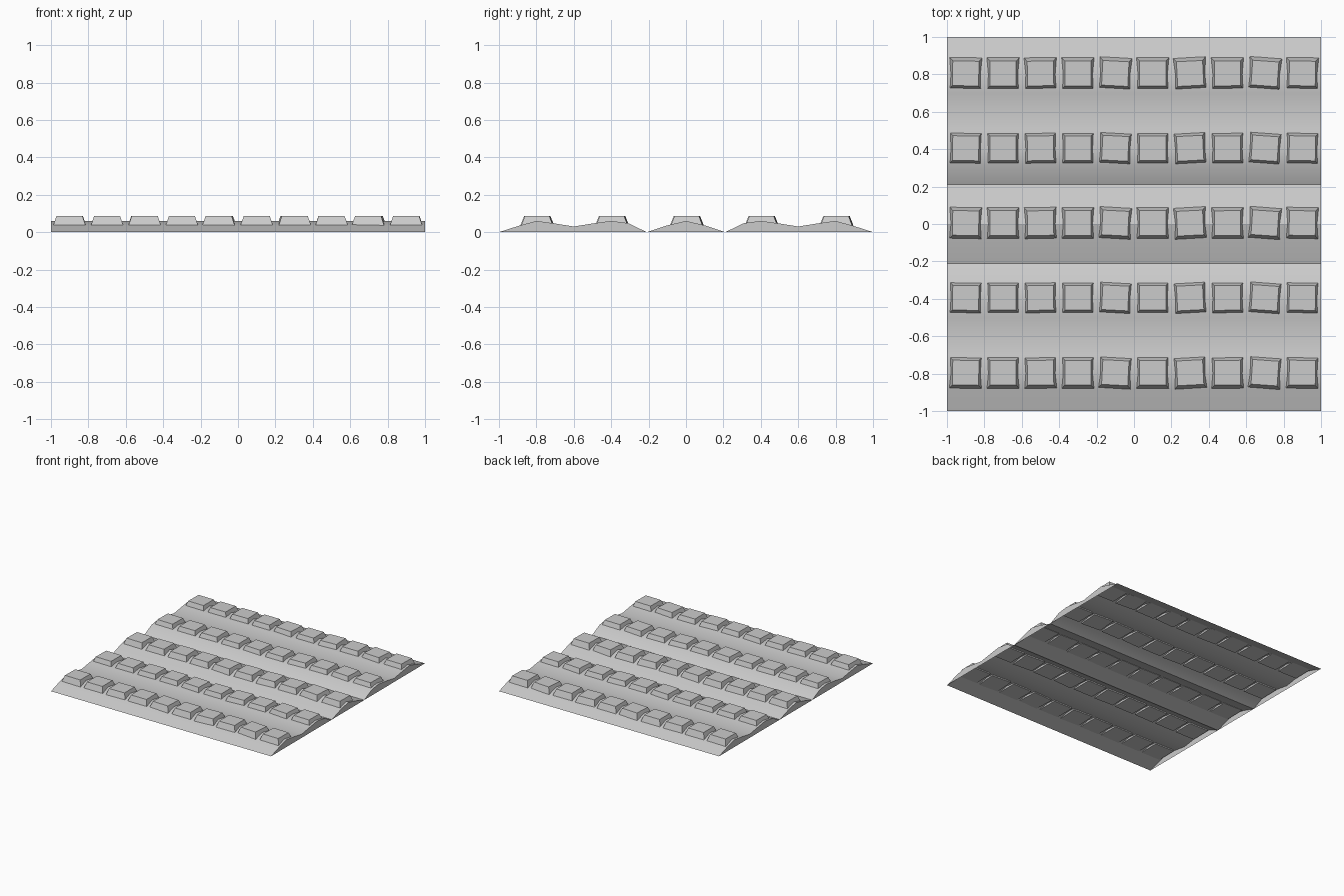
import bpy, bmesh, math
from mathutils import Matrix

if "Cube" in bpy.data.objects:
    bpy.data.objects.remove(bpy.data.objects["Cube"])


def make_object(name, bm):
    bmesh.ops.recalc_face_normals(bm, faces=bm.faces)
    mesh = bpy.data.meshes.new(name)
    bm.to_mesh(mesh)
    bm.free()
    obj = bpy.data.objects.new(name, mesh)
    bpy.context.collection.objects.link(obj)
    return obj


# Ridged ground sheet: profile in (y, z), mirrored about y = 0, open underneath
half = [(0, .06), (.1, .036), (.21, 0), (.31, .048), (.4, .06), (.5, .046),
        (.6, .03), (.7, .046), (.8, .06), (.89, .035), (1, 0)]
profile = [(-y, z) for y, z in reversed(half[1:])] + half
bm = bmesh.new()
left = [bm.verts.new((-1, y, z)) for y, z in profile]
right = [bm.verts.new((1, y, z)) for y, z in profile]
for i in range(len(profile) - 1):
    bm.faces.new((left[i], right[i], right[i + 1], left[i + 1]))
ground = make_object("ridged_ground", bm)
if ground.data.polygons[0].normal.z < 0:
    ground.data.flip_normals()

# End walls closing the sheet at x = -1 and x = 1
for side, name in ((-1, "left_end_wall"), (1, "right_end_wall")):
    bm = bmesh.new()
    for (y0, z0), (y1, z1) in zip(profile, profile[1:]):
        pts = [(y0, 0), (y1, 0)]
        if z1 > 0:
            pts.append((y1, z1))
        if z0 > 0:
            pts.append((y0, z0))
        bm.faces.new([bm.verts.new((side, y, z)) for y, z in pts])
    bmesh.ops.remove_doubles(bm, verts=bm.verts, dist=1e-5)
    wall = make_object(name, bm)
    if wall.data.polygons[0].normal.x * side < 0:
        wall.data.flip_normals()

# Tapered blocks: ten per ridge, each slightly turned, same pattern on every ridge
turns = [-1, 0, 1, 0, -3, 0, 3, 0.5, -4, -1]
for row in range(5):
    bm = bmesh.new()
    for i, turn in enumerate(turns):
        place = Matrix.Translation((-.9 + .2 * i, -.8 + .4 * row + .005, .035))
        place = place @ Matrix.Rotation(math.radians(turn), 4, 'Z')
        corners = [(-1, -1), (1, -1), (1, 1), (-1, 1)]
        low = [bm.verts.new(place @ Matrix.Translation((x * .087, y * .085, 0)).translation)
               for x, y in corners]
        top = [bm.verts.new(place @ Matrix.Translation((x * .07, y * .066, .05)).translation)
               for x, y in corners]
        bm.faces.new(low)
        bm.faces.new(top)
        for k in range(4):
            n = (k + 1) % 4
            bm.faces.new((low[k], low[n], top[n], top[k]))
    make_object(f"block_row_{row + 1}", bm)

# Soft shading on the ground, creases kept sharp
bpy.ops.object.select_all(action='DESELECT')
ground.select_set(True)
bpy.context.view_layer.objects.active = ground
bpy.ops.object.shade_smooth_by_angle(angle=math.radians(25))
